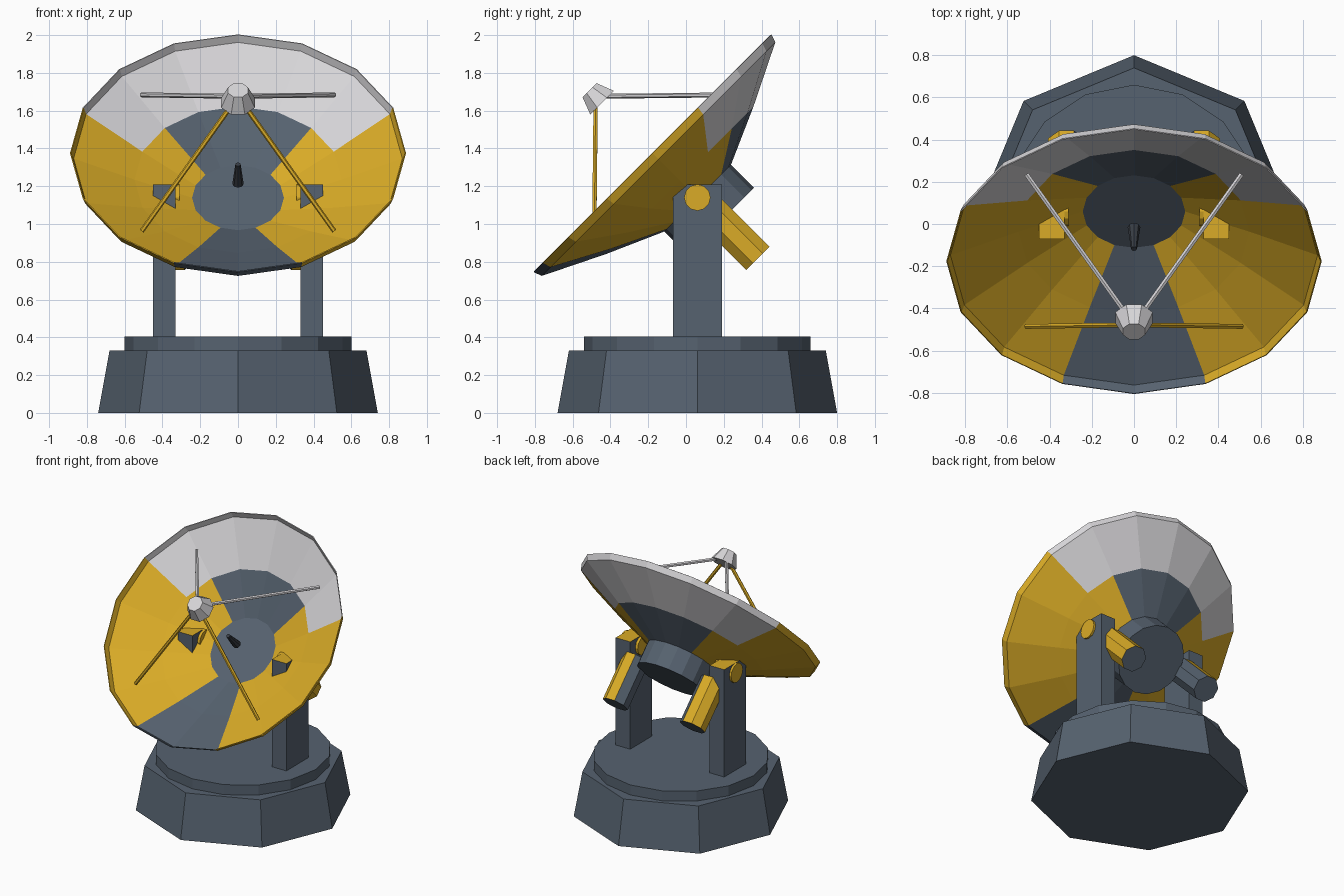
import bpy, bmesh, math
from mathutils import Matrix, Vector

if "Cube" in bpy.data.objects:
    bpy.data.objects.remove(bpy.data.objects["Cube"])


def material(name, rgb):
    m = bpy.data.materials.new(name)
    m.diffuse_color = (*rgb, 1)
    m.use_nodes = True
    m.node_tree.nodes["Principled BSDF"].inputs["Base Color"].default_value = m.diffuse_color
    return m


SLATE = material("slate", (0.093, 0.122, 0.16))
YELLOW = material("yellow", (0.70, 0.41, 0.02))
WHITE = material("off_white", (0.68, 0.67, 0.69))
DARK = material("dark_slate", (0.04, 0.047, 0.058))


def finish(name, bm, mats):
    me = bpy.data.meshes.new(name)
    bm.to_mesh(me)
    bm.free()
    for m in mats:
        me.materials.append(m)
    ob = bpy.data.objects.new(name, me)
    bpy.context.collection.objects.link(ob)
    return ob


def turned(name, profile, sides, frame, mats, phase=0.0, caps=True, rule=None):
    """Flat-sided turned shape from (radius, height) points; rule(face) picks the
    material in the part's own frame (angle 0 lies along local +y)."""
    bm = bmesh.new()
    step = math.tau / sides
    rings = [[bm.verts.new((-r * math.sin(k * step + phase),
                            r * math.cos(k * step + phase), h))
              for k in range(sides)] for r, h in profile]
    for a, b in zip(rings, rings[1:]):
        for k in range(sides):
            j = (k + 1) % sides
            bm.faces.new((a[k], a[j], b[j], b[k]))
    if caps:
        bm.faces.new(rings[0][::-1])
        bm.faces.new(rings[-1])
    bm.normal_update()
    if rule:
        for f in bm.faces:
            f.material_index = rule(f)
    bm.transform(frame)
    return finish(name, bm, mats)


def rod(name, p, q, r, sides, mat):
    p, q = Vector(p), Vector(q)
    rot = (q - p).to_track_quat('Z', 'Y').to_matrix().to_4x4()
    return turned(name, [(r, 0), (r, (q - p).length)], sides,
                  Matrix.Translation(p) @ rot, [mat])


# Pedestal and turntable
ground = Matrix.Translation((0, 0.06, 0))
turned("pedestal", [(0.74, 0), (0.68, 0.33)], 8, ground, [SLATE])
turned("turntable", [(0.60, 0.33), (0.60, 0.405)], 16, ground, [SLATE])

# Dish frame: local y runs up the dish, local z is its axis, origin at rim centre
dish_frame = Matrix.Translation((0, -0.178, 1.376)) @ Matrix.Rotation(math.radians(45), 4, 'X')
HUB = -0.335


def dish_colour(f):
    c = f.calc_center_median()
    angle = math.degrees(math.atan2(abs(c.x), c.y))
    inner = math.hypot(c.x, c.y) < 0.5
    if angle > 157.5 or (inner and angle < 45):
        return 0
    return 2 if angle < 67.5 and not inner else 1


# Reflector dish with a short rim lip
dish = turned("dish", [(0.884, 0), (0.870, -0.042), (0.548, -0.20), (0.243, HUB)], 16,
              dish_frame, [SLATE, YELLOW, WHITE], caps=False, rule=dish_colour)
shell = dish.modifiers.new("shell", 'SOLIDIFY')
shell.thickness = 0.006
shell.offset = -1

# Hub behind the dish, feed horn and feed head in front
turned("hub", [(0.25, HUB - 0.175), (0.25, HUB)], 16, dish_frame, [SLATE])
turned("feed_horn", [(0.03, HUB + 0.105), (0.014, HUB + 0.25)], 8, dish_frame, [DARK])
turned("feed_head", [(0.096, 0.376), (0.057, 0.47)], 8, dish_frame, [WHITE], math.pi / 8)

for side, sx in (("right", 1), ("left", -1)):
    # Support post with a yellow top
    bm = bmesh.new()
    bmesh.ops.create_cube(bm, size=1, matrix=Matrix.Translation((sx * 0.39, 0.06, 0.805))
                          @ Matrix.Diagonal((0.12, 0.26, 0.81, 1)))
    bm.normal_update()
    for f in bm.faces:
        f.material_index = int(f.normal.z > 0.5)
    finish(f"{side}_post", bm, [SLATE, YELLOW])

    # Pivot pin through the post
    rod(f"{side}_pivot", (sx * 0.31, 0.06, 1.14), (sx * 0.465, 0.06, 1.14), 0.07, 12, YELLOW)

    # Counterweight: yellow outside, slate inner sides and ends
    turned(f"{side}_counterweight", [(0.094, HUB - 0.455), (0.094, HUB - 0.10)], 8,
           dish_frame @ Matrix.Translation((sx * 0.32, 0, 0)), [SLATE, YELLOW], math.pi / 8,
           rule=lambda f: int(abs(f.normal.z) < 0.5 and f.normal.x * sx > -0.3))

    # Feed struts
    for level, sy, mat in (("upper", 1, WHITE), ("lower", -1, YELLOW)):
        rod(f"{side}_{level}_strut", dish_frame @ Vector((sx * 0.51, sy * 0.51, -0.075)),
            dish_frame @ Vector((sx * 0.035, sy * 0.035, 0.39)), 0.013, 6, mat)
